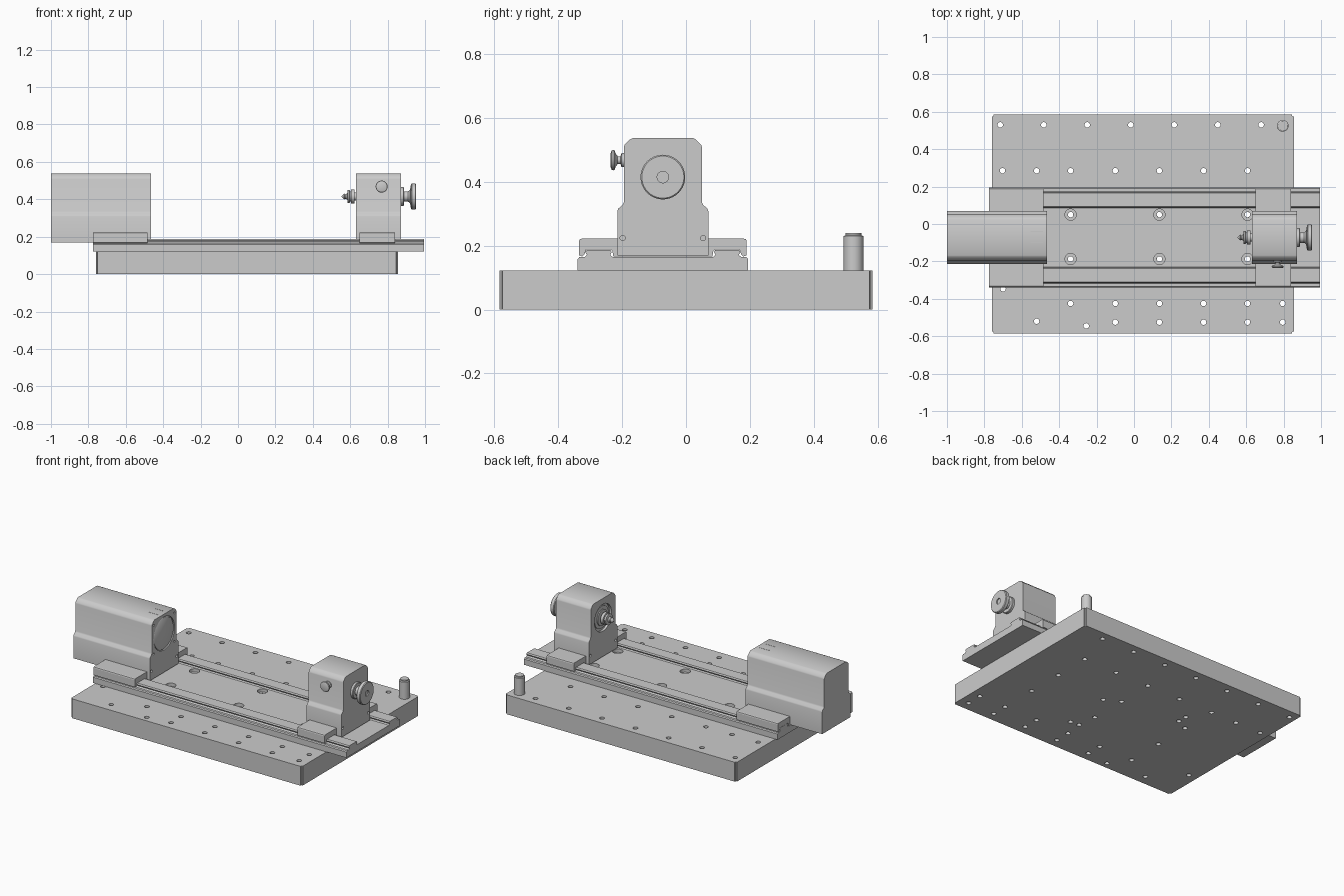
import bpy, bmesh, math
from mathutils import Vector

if "Cube" in bpy.data.objects:
    bpy.data.objects.remove(bpy.data.objects["Cube"])

CY, CZ = -0.0725, 0.415      # spindle axis


def finish(name, bm):
    bmesh.ops.recalc_face_normals(bm, faces=bm.faces)
    me = bpy.data.meshes.new(name)
    bm.to_mesh(me)
    bm.free()
    ob = bpy.data.objects.new(name, me)
    bpy.context.collection.objects.link(ob)
    return ob


def smooth(ob):
    bpy.ops.object.select_all(action='DESELECT')
    ob.select_set(True)
    bpy.context.view_layer.objects.active = ob
    bpy.ops.object.shade_smooth_by_angle(angle=math.radians(35))


def lathe_into(bm, loc, axis, prof, n=32):
    """Solid of revolution from (radius, distance) pairs along axis."""
    rot = Vector(axis).to_track_quat('Z', 'Y')
    rings = []
    for r, h in prof:
        rings.append([bm.verts.new(Vector(loc) + rot @ Vector(
            (r * math.cos(2 * math.pi * i / n), r * math.sin(2 * math.pi * i / n), h)))
            for i in range(n)])
    for a, b in zip(rings, rings[1:]):
        for i in range(n):
            j = (i + 1) % n
            bm.faces.new((a[i], a[j], b[j], b[i]))
    bm.faces.new(rings[0])
    bm.faces.new(rings[-1])


def lathe(name, loc, axis, prof, n=40):
    bm = bmesh.new()
    lathe_into(bm, loc, axis, prof, n)
    ob = finish(name, bm)
    smooth(ob)
    return ob


def extrude_x(name, half, x0, x1):
    """Half outline (y offset, z), mirrored about the spindle plane, extruded in x."""
    pts = half + [(-y, z) for y, z in reversed(half)]
    bm = bmesh.new()
    a, b = ([bm.verts.new((x, CY + y, z)) for y, z in pts] for x in (x0, x1))
    for i in range(len(pts)):
        j = (i + 1) % len(pts)
        bm.faces.new((a[i], a[j], b[j], b[i]))
    bm.faces.new(a)
    bm.faces.new(b)
    return finish(name, bm)


def cut(ob, specs, n=20):
    """Subtract lathe solids given as (location, axis, profile)."""
    bm = bmesh.new()
    for loc, axis, prof in specs:
        lathe_into(bm, loc, axis, prof, n)
    cutter = finish(ob.name + "_cutter", bm)
    cutter.hide_render = True
    mod = ob.modifiers.new("holes", 'BOOLEAN')
    mod.object, mod.operation, mod.solver = cutter, 'DIFFERENCE', 'EXACT'
    bpy.ops.object.select_all(action='DESELECT')
    ob.select_set(True)
    bpy.context.view_layer.objects.active = ob
    bpy.ops.object.modifier_apply(modifier=mod.name)
    bpy.data.objects.remove(cutter)
    smooth(ob)


# Base plate with rounded vertical corners and through holes
bm = bmesh.new()
bmesh.ops.create_cube(bm, size=1)
for v in bm.verts:
    v.co = (0.0475 + v.co.x * 1.615, v.co.y * 1.17, 0.061 + v.co.z * 0.122)
upright = [e for e in bm.edges if abs(e.verts[0].co.z - e.verts[1].co.z) > 0.1]
bmesh.ops.bevel(bm, geom=upright, offset=0.01, segments=3, affect='EDGES')
base = finish("base_plate", bm)
screw_xy = [(x, y) for x in (-0.339, 0.136, 0.607) for y in (0.05, -0.187)]
row = (-0.1, 0.136, 0.372, 0.607)
holes = [(-0.715 + 0.2325 * i, 0.53) for i in range(7)]
holes += [(x, 0.285) for x in (-0.703, -0.521, -0.339) + row]
holes += [(x, -0.425) for x in (-0.339,) + row + (0.795,)]
holes += [(x, -0.525) for x in row + (0.795,)]
holes += [(-0.521, -0.52), (-0.255, -0.545), (-0.7, -0.347),
          (0.21, -0.315), (0.15, -0.31), (-0.26, 0.15), (-0.26, 0.09), (0.23, 0.0)]
cut(base, [((x, y, -0.05), (0, 0, 1), [(0.0145, 0), (0.0145, 0.3)])
           for x, y in holes + screw_xy])

# Bed with two raised guide rails and counterbored screw holes
bed = extrude_x("bed", [(0.267, 0.122), (0.267, 0.158), (0.262, 0.164), (0.246, 0.164),
                        (0.238, 0.171), (0.243, 0.18), (0.238, 0.187), (0.165, 0.187),
                        (0.16, 0.18), (0.165, 0.171), (0.158, 0.165)], -0.775, 0.995)
cut(bed, [((x, y, 0.1), (0, 0, 1), [(0.0145, 0), (0.0145, 0.045), (0.03, 0.045), (0.03, 0.2)])
          for x, y in screw_xy], 32)

# Carriages straddling the rails
carriage = [(0.155, 0.166), (0.158, 0.182), (0.163, 0.188), (0.24, 0.188), (0.246, 0.172),
            (0.252, 0.166), (0.2625, 0.17), (0.2625, 0.214), (0.2605, 0.22), (0.254, 0.222)]
extrude_x("headstock_carriage", carriage, -0.775, -0.485)
extrude_x("tailstock_carriage", carriage, 0.65, 0.84)

# Headstock and tailstock housings
housing = [(0.1425, 0.17), (0.1425, 0.308), (0.14, 0.316), (0.126, 0.328), (0.1225, 0.336),
           (0.1225, 0.508), (0.12, 0.516), (0.103, 0.533), (0.095, 0.537)]
head = extrude_x("headstock", housing, -1.0, -0.465)
tail = extrude_x("tailstock", housing, 0.63, 0.872)


def foot_holes(x):
    return [((x - 0.015, CY + s * 0.126, 0.224), (1, 0, 0), [(0.008, 0), (0.008, 0.03)])
            for s in (-1, 1)]


corner = [((-0.485, CY + sy * 0.103, CZ + sz * 0.09), (1, 0, 0), [(0.006, 0), (0.006, 0.04)])
          for sy in (-1, 1) for sz in (-1, 1)]
cut(head, [((-0.474, CY, CZ), (1, 0, 0), [(0.104, 0), (0.104, 0.03)])]
    + corner + foot_holes(-0.465), 40)
cut(tail, [((0.645, CY, CZ), (-1, 0, 0), [(0.085, 0), (0.085, 0.03)])]
    + foot_holes(0.63) + foot_holes(0.872), 40)

# Face plate inside the headstock opening
lathe("headstock_face_disc", (-0.476, CY, CZ), (1, 0, 0), [(0.099, 0), (0.099, 0.007), (0.096, 0.009)])

# Thin raised index marks on the headstock top
for i, y in enumerate((-0.04, -0.1)):
    bm = bmesh.new()
    bmesh.ops.create_cube(bm, size=1)
    for v in bm.verts:
        v.co = (-0.52 + v.co.x * 0.065, y + v.co.y * 0.004, 0.537 + v.co.z * 0.002)
    finish(f"index_mark_{i + 1}", bm)

# Live centre with stepped collars, pointing at the headstock
lathe("live_centre", (0.65, CY, CZ), (-1, 0, 0),
      [(0.07, 0), (0.07, 0.01), (0.05, 0.012), (0.05, 0.018), (0.022, 0.018), (0.022, 0.026),
       (0.037, 0.027), (0.037, 0.045), (0.028, 0.047), (0.028, 0.052), (0.035, 0.053),
       (0.035, 0.063), (0.018, 0.066), (0.012, 0.074), (0.012, 0.08), (0.017, 0.082), (0.001, 0.097)])

# Tailstock handwheel
lathe("handwheel", (0.865, CY, CZ), (1, 0, 0),
      [(0.05, 0), (0.05, 0.02), (0.047, 0.023), (0.028, 0.023), (0.028, 0.045), (0.036, 0.055),
       (0.066, 0.06), (0.07, 0.064), (0.07, 0.083), (0.066, 0.087), (0.018, 0.087), (0.018, 0.08)])

# Side locking knob
lathe("lock_knob", (0.768, -0.19, 0.468), (0, -1, 0),
      [(0.022, 0), (0.022, 0.012), (0.012, 0.015), (0.012, 0.024), (0.02, 0.03), (0.031, 0.034),
       (0.032, 0.038), (0.03, 0.043), (0.022, 0.046)])

# Upright stop pin on the base
lathe("stop_pin", (0.795, 0.525, 0.12), (0, 0, 1),
      [(0.031, 0), (0.031, 0.11), (0.025, 0.113), (0.025, 0.12)])
